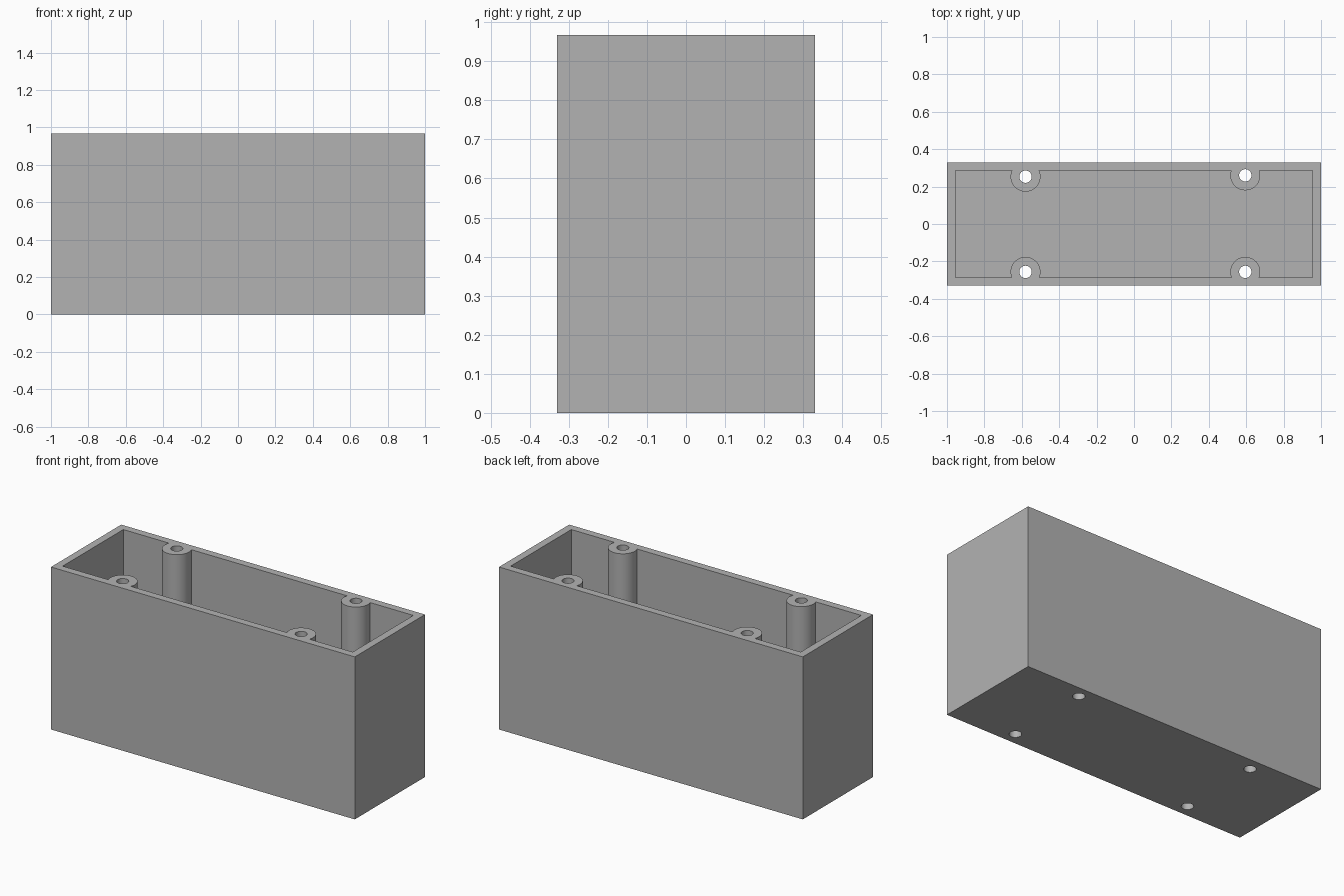
import bpy
import math

old = bpy.data.objects.get("Cube")
if old:
    bpy.data.objects.remove(old, do_unlink=True)

HEIGHT, HALF_X, HALF_Y = 0.967, 1.0, 0.33
WALL, FLOOR = 0.045, 0.045
POST_R, HOLE_R = 0.08, 0.033
POSTS = [(-0.58, 0.253), (0.595, 0.26), (-0.58, -0.256), (0.595, -0.256)]

grey = bpy.data.materials.new("plain grey")
grey.use_nodes = True
colour = (0.45, 0.45, 0.45, 1)
grey.diffuse_color = colour
grey.node_tree.nodes["Principled BSDF"].inputs["Base Color"].default_value = colour


def box(name, half_x, half_y, bottom, top):
    bpy.ops.mesh.primitive_cube_add(size=2, location=(0, 0, (bottom + top) / 2))
    ob = bpy.context.object
    ob.name = name
    ob.scale = (half_x, half_y, (top - bottom) / 2)
    bpy.ops.object.transform_apply(location=True, rotation=False, scale=True)
    ob.data.materials.append(grey)
    return ob


def rod(name, x, y, radius, bottom, top):
    bpy.ops.mesh.primitive_cylinder_add(vertices=48, radius=radius, depth=top - bottom,
                                        location=(x, y, (bottom + top) / 2))
    ob = bpy.context.object
    ob.name = name
    ob.data.materials.append(grey)
    return ob


def cut(target, cutter):
    mod = target.modifiers.new("cut", "BOOLEAN")
    mod.operation = "DIFFERENCE"
    mod.solver = "EXACT"
    mod.object = cutter
    bpy.context.view_layer.objects.active = target
    bpy.ops.object.modifier_apply(modifier=mod.name)
    bpy.data.objects.remove(cutter, do_unlink=True)


# Outer block, and the cavity that will hollow it
case = box("open_case", HALF_X, HALF_Y, 0, HEIGHT)
cavity = box("cavity_cutter", HALF_X - WALL, HALF_Y - WALL, FLOOR, HEIGHT + 0.1)

# Screw posts are left standing by carving them out of the cavity
for x, y in POSTS:
    cut(cavity, rod("post_shape", x, y, POST_R, -0.1, HEIGHT + 0.3))
cut(case, cavity)

# Screw holes run through posts and floor
for x, y in POSTS:
    cut(case, rod("hole_cutter", x, y, HOLE_R, -0.1, HEIGHT + 0.3))

# Round posts and holes shade smoothly, box edges stay sharp
bpy.ops.object.select_all(action="DESELECT")
case.select_set(True)
bpy.context.view_layer.objects.active = case
bpy.ops.object.shade_smooth_by_angle(angle=math.radians(30))
